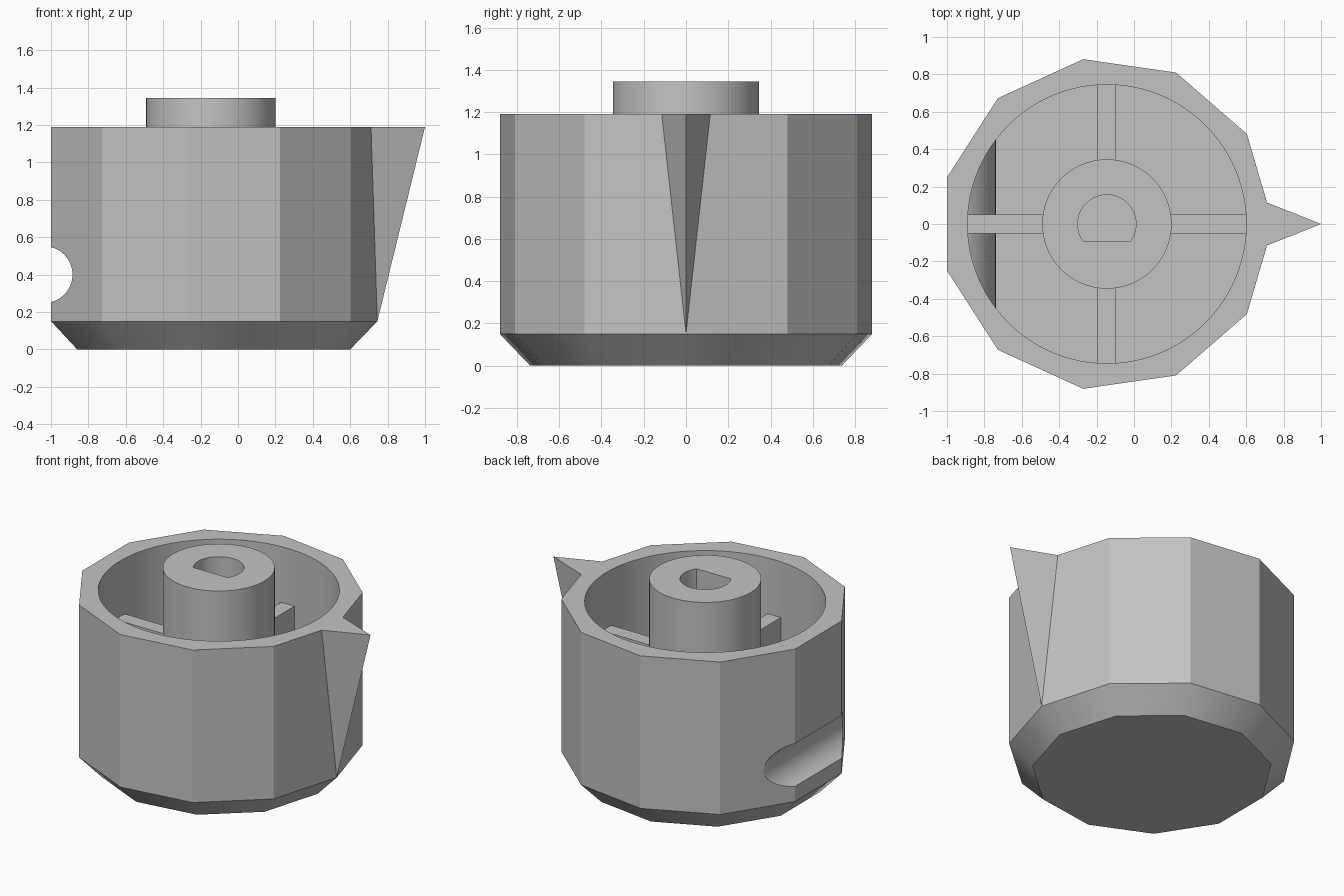
import bpy, bmesh, math
from mathutils import Matrix, Vector

cube = bpy.data.objects.get("Cube")
if cube:
    bpy.data.objects.remove(cube, do_unlink=True)

CX = -0.145      # knob axis
RIM = 1.19       # top of the outer wall
FLOOR = 0.15     # inner floor, also the top of the chamfer
BORE = 0.745     # cavity radius

grey = bpy.data.materials.new("plain grey")
grey.use_nodes = True
grey.diffuse_color = (0.55, 0.55, 0.55, 1)
grey.node_tree.nodes["Principled BSDF"].inputs["Base Color"].default_value = (0.55, 0.55, 0.55, 1)


def make(name, bm):
    bmesh.ops.recalc_face_normals(bm, faces=bm.faces)
    mesh = bpy.data.meshes.new(name)
    bm.to_mesh(mesh)
    bm.free()
    mesh.materials.append(grey)
    obj = bpy.data.objects.new(name, mesh)
    bpy.context.collection.objects.link(obj)
    return obj


def ring(radius, sides, z):
    return [Vector((CX + radius * math.cos(i * math.tau / sides),
                    radius * math.sin(i * math.tau / sides), z)) for i in range(sides)]


def loft(name, rings):
    """Closed solid through a stack of matching rings."""
    bm = bmesh.new()
    loops = [[bm.verts.new(p) for p in r] for r in rings]
    n = len(loops[0])
    bm.faces.new(loops[0])
    bm.faces.new(loops[-1])
    for low, high in zip(loops, loops[1:]):
        for i in range(n):
            j = (i + 1) % n
            bm.faces.new((low[i], low[j], high[j], high[i]))
    return make(name, bm)


def cylinder(name, radius, z0, z1, sides=72):
    return loft(name, [ring(radius, sides, z0), ring(radius, sides, z1)])


def cross_cylinder(name, radius):
    """Cylinder lying along y, centred on the side groove."""
    bm = bmesh.new()
    place = Matrix.Translation((-1.036, 0, 0.4)) @ Matrix.Rotation(math.pi / 2, 4, 'X')
    bmesh.ops.create_cone(bm, cap_ends=True, segments=64, radius1=radius,
                          radius2=radius, depth=3, matrix=place)
    return make(name, bm)


def box(name, centre, size):
    bm = bmesh.new()
    bmesh.ops.create_cube(bm, size=1, matrix=Matrix.Translation(centre) @ Matrix.Diagonal((*size, 1)))
    return make(name, bm)


def combine(target, tool, operation):
    """Apply a boolean and remove the tool."""
    mod = target.modifiers.new("combine", 'BOOLEAN')
    mod.object, mod.operation, mod.solver = tool, operation, 'EXACT'
    bpy.context.view_layer.update()
    deps = bpy.context.evaluated_depsgraph_get()
    mesh = bpy.data.meshes.new_from_object(target.evaluated_get(deps))
    target.modifiers.clear()
    target.data = mesh
    bpy.data.objects.remove(tool, do_unlink=True)


# Eleven-sided shell with a chamfered base
knob = loft("knob_body", [ring(BORE, 11, 0), ring(0.89, 11, FLOOR), ring(0.89, 11, RIM)])

# Tapered pointer
bm = bmesh.new()
a, b, tip, foot = [bm.verts.new(p) for p in
                   ((0.711, -0.115, RIM), (0.711, 0.115, RIM), (1, 0, RIM), (0.745, 0, FLOOR))]
for face in ((a, b, tip), (a, b, foot), (b, tip, foot), (tip, a, foot)):
    bm.faces.new(face)
combine(knob, make("pointer", bm), 'UNION')

# Round cavity, keeping a curved wall behind the groove
cavity = cylinder("cavity_cutter", BORE, FLOOR, RIM + 0.3, 96)
combine(cavity, cross_cylinder("groove_wall", 0.297), 'DIFFERENCE')
combine(knob, cavity, 'DIFFERENCE')

# Four ribs and the centre post
RIB_TOP = 0.81
height = RIB_TOP - FLOOR + 0.03
centre = (CX, 0, RIB_TOP - height / 2)
for size in ((1.52, 0.1, height), (0.1, 1.52, height)):
    combine(knob, box("rib", centre, size), 'UNION')
combine(knob, cylinder("post", 0.346, FLOOR - 0.04, 1.345), 'UNION')

# D-shaped shaft hole
flat = -0.09
profile = [Vector((p.x, max(p.y, flat), 0)) for p in ring(0.156, 64, 0)]
half = math.sqrt(0.156 ** 2 - flat ** 2)
profile = [p for p in profile if p.y > flat + 0.001]
split = next(i for i, p in enumerate(profile) if p.x < CX and
             (i + 1 == len(profile) or profile[i + 1].x > CX) and p.y < 0)
profile[split + 1:split + 1] = [Vector((CX - half, flat, 0)), Vector((CX + half, flat, 0))]
hole = loft("hole_cutter", [[p + Vector((0, 0, z)) for p in profile] for z in (FLOOR + 0.05, 1.6)])
combine(knob, hole, 'DIFFERENCE')

# Side groove
combine(knob, cross_cylinder("groove_cutter", 0.151), 'DIFFERENCE')

bpy.ops.object.select_all(action='DESELECT')
knob.select_set(True)
bpy.context.view_layer.objects.active = knob
bpy.ops.object.shade_smooth_by_angle(angle=math.radians(30))
